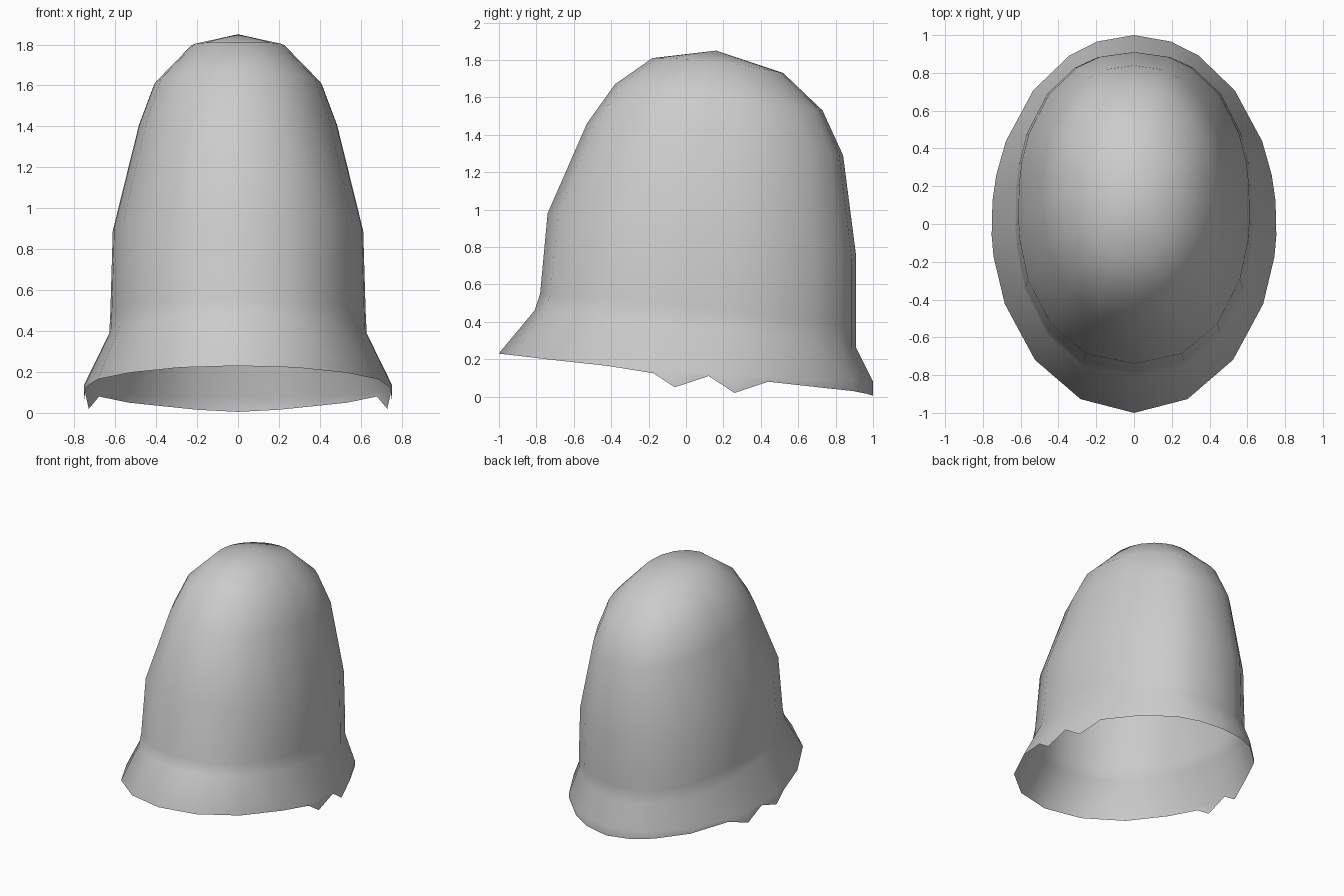
import bpy, bmesh, math

if "Cube" in bpy.data.objects:
    bpy.data.objects.remove(bpy.data.objects["Cube"])

# column angles in degrees, back (0) to front (180), one half
HALF = [0, 15, 27, 45, 64, 75, 83, 93.5, 100, 115, 136, 158, 180]
ANGLES = HALF + [360 - a for a in HALF[-2:0:-1]]
# ragged hem heights for the same columns
HEM = [.005, .015, .03, .05, .08, .02, .11, .05, .125, .165, .20, .222, .23]
HEMS = HEM + HEM[-2:0:-1]

# rings: front y, front z, back y, back z, side x, side z, squareness
RINGS = [
    (-1.00, .232, 1.00, .08, .755, .13, 1.0),
    (-.81, .46, .91, .26, .63, .38, .88),
    (-.78, .55, .91, .37, .625, .48, .88),
    (-.74, .98, .91, .75, .613, .88, .9),
    (-.53, 1.46, .84, 1.29, .485, 1.40, .9),
    (-.38, 1.67, .73, 1.53, .41, 1.60, .9),
    (-.18, 1.81, .52, 1.73, .23, 1.79, .95),
]


def spow(v, e):
    return math.copysign(abs(v) ** e, v)


def ring_point(ring, deg):
    yf, zf, yb, zb, x, zs, e = ring
    c = spow(math.cos(math.radians(deg)), e)
    s = spow(math.sin(math.radians(deg)), e)
    z = zs + (zb - zf) / 2 * c + ((zb + zf) / 2 - zs) * c * c
    return [x * s, (yb + yf) / 2 + (yb - yf) / 2 * c, z]


# open shell: hem, flared brim, sides, crown
bm = bmesh.new()
loops = []
hem = []
for a, h in zip(ANGLES, HEMS):
    x, y, z = ring_point(RINGS[0], a)
    hem.append(bm.verts.new((x, y, min(h, z - .001))))
loops.append(hem)
for r in RINGS:
    loops.append([bm.verts.new(ring_point(r, a)) for a in ANGLES])
n = len(ANGLES)
for lo, hi in zip(loops, loops[1:]):
    for i in range(n):
        j = (i + 1) % n
        bm.faces.new((lo[i], lo[j], hi[j], hi[i]))
apex = bm.verts.new((0, .16, 1.85))
for i in range(n):
    bm.faces.new((loops[-1][i], loops[-1][(i + 1) % n], apex))
bmesh.ops.recalc_face_normals(bm, faces=bm.faces)
if apex.normal.z < 0 or sum(f.normal.z for f in apex.link_faces) < 0:
    bmesh.ops.reverse_faces(bm, faces=bm.faces)
for f in bm.faces:
    f.smooth = True
mesh = bpy.data.meshes.new("hood_shell")
bm.to_mesh(mesh)
bm.free()
hood = bpy.data.objects.new("hood_shell", mesh)
bpy.context.collection.objects.link(hood)
